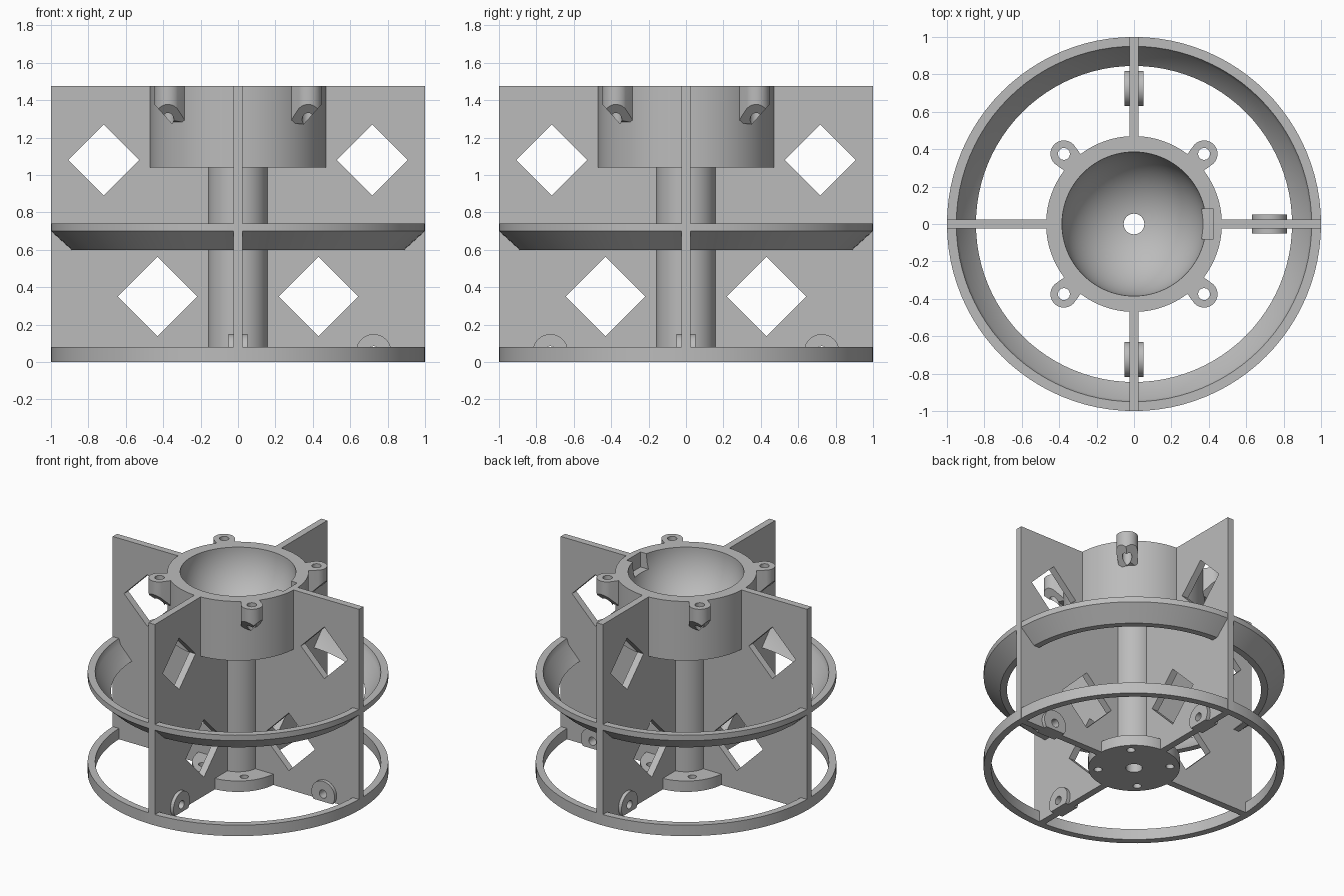
import bpy, bmesh
from math import sin, cos, pi, asin, sqrt, radians
from mathutils import Matrix

cube = bpy.data.objects.get("Cube")
if cube:
    bpy.data.objects.remove(cube)

grey = bpy.data.materials.new("plain grey")
grey.use_nodes = True
grey.diffuse_color = (0.5, 0.5, 0.5, 1)
grey.node_tree.nodes["Principled BSDF"].inputs["Base Color"].default_value = (0.5, 0.5, 0.5, 1)

TOP = 1.475
FIN_HALF = 0.025


def finish(obj):
    """Weld, fix normals, smooth and colour a mesh object."""
    bm = bmesh.new()
    bm.from_mesh(obj.data)
    bmesh.ops.remove_doubles(bm, verts=bm.verts, dist=0.0002)
    bmesh.ops.recalc_face_normals(bm, faces=bm.faces)
    bm.to_mesh(obj.data)
    bm.free()
    obj.data.materials.clear()
    obj.data.materials.append(grey)
    bpy.ops.object.select_all(action='DESELECT')
    obj.select_set(True)
    bpy.context.view_layer.objects.active = obj
    bpy.ops.object.shade_smooth_by_angle(angle=radians(30))
    return obj


def arc(cx, cy, r, a0=0.0, a1=2 * pi, n=32):
    """Points on an arc; a full circle leaves out the repeated end."""
    full = abs(a1 - a0 - 2 * pi) < 1e-6
    return [(cx + r * cos(a0 + (a1 - a0) * i / n), cy + r * sin(a0 + (a1 - a0) * i / n))
            for i in range(n if full else n + 1)]


def diamond(cx, cy, h):
    return [(cx - h, cy), (cx, cy - h), (cx + h, cy), (cx, cy + h)]


def plate(name, loops, half, matrix):
    """Flat outline with holes, extruded both ways."""
    curve = bpy.data.curves.new(name, 'CURVE')
    curve.dimensions = '2D'
    curve.fill_mode = 'BOTH'
    curve.extrude = half
    for loop in loops:
        spline = curve.splines.new('POLY')
        spline.points.add(len(loop) - 1)
        for point, (x, y) in zip(spline.points, loop):
            point.co = (x, y, 0, 1)
        spline.use_cyclic_u = True
    obj = bpy.data.objects.new(name, curve)
    bpy.context.collection.objects.link(obj)
    bpy.ops.object.select_all(action='DESELECT')
    obj.select_set(True)
    bpy.context.view_layer.objects.active = obj
    bpy.ops.object.convert(target='MESH')
    obj = bpy.context.view_layer.objects.active
    obj.data.transform(matrix)
    return finish(obj)


def lathe(name, profile, steps=96):
    """Closed (radius, height) profile turned about z."""
    bm = bmesh.new()
    rings = [[bm.verts.new((r * cos(2 * pi * s / steps), r * sin(2 * pi * s / steps), z))
              for r, z in profile] for s in range(steps)]
    n = len(profile)
    for s in range(steps):
        a, b = rings[s], rings[(s + 1) % steps]
        for i in range(n):
            j = (i + 1) % n
            bm.faces.new((a[i], b[i], b[j], a[j]))
    mesh = bpy.data.meshes.new(name)
    bm.to_mesh(mesh)
    bm.free()
    obj = bpy.data.objects.new(name, mesh)
    bpy.context.collection.objects.link(obj)
    return finish(obj)


# Central tube and cup with a round bowl
BOWL, BORE = 0.385, 0.055
bowl = arc(0, TOP, BOWL, 0, -(pi / 2 - asin(BORE / BOWL)), 24)
body = lathe("tube_and_cup", [(BORE, 0), (0.16, 0), (0.16, 1.04), (0.47, 1.04), (0.47, TOP)] + bowl)

# Small notch in the bowl rim
bpy.ops.mesh.primitive_cube_add(size=1, location=(0.35, 0, TOP))
cutter = bpy.context.object
cutter.name = "notch_cutter"
cutter.scale = (0.15, 0.16, 0.22)
cutter.hide_render = True
cut = body.modifiers.new("notch", 'BOOLEAN')
cut.operation = 'DIFFERENCE'
cut.solver = 'EXACT'
cut.object = cutter
bpy.context.view_layer.objects.active = body
bpy.ops.object.modifier_apply(modifier=cut.name)
bpy.data.objects.remove(cutter)
finish(body)

# Outer rings
lathe("base_ring", [(0.95, 0), (1, 0), (1, 0.08), (0.95, 0.08)])
lathe("funnel_ring", [(0.845, 0.6), (0.89, 0.6), (1, 0.7), (1, 0.74), (0.95, 0.74), (0.938, 0.7)])

# Round foot with screw holes
holes = [arc(0.24 * cos(a), 0.24 * sin(a), 0.028, n=20)
         for a in (pi / 4 + k * pi / 2 for k in range(4))]
plate("foot_flange", [arc(0, 0, 0.305, n=64), arc(0, 0, 0.1)] + holes, 0.04,
      Matrix.Translation((0, 0, 0.04)))

# Four fins, pivot bosses on three of them
upright = Matrix.Rotation(pi / 2, 4, 'X')
outline = [(0.1, 0), (1, 0), (1, TOP), (0.43, TOP), (0.43, 1.06), (0.1, 1.06)]
boss_z, boss_r = 0.055, 0.094
dip = asin(boss_z / boss_r)
boss = arc(0.725, boss_z, boss_r, -dip, pi + dip)
boss_hole = arc(0.725, boss_z, 0.03, n=20)
for k, side in enumerate(("left", "back", "right", "front")):
    turn = Matrix.Rotation(k * pi / 2, 4, 'Z') @ upright
    loops = [outline, diamond(0.718, 1.08, 0.19), diamond(0.43, 0.35, 0.212)]
    if side != "right":
        loops.append(boss_hole)
        plate(side + "_boss", [boss, boss_hole], 0.05, turn)
    plate(side + "_fin", loops, FIN_HALF, turn)

# Four screw ears with slanted undersides
EAR = 0.53
ear = arc(EAR, 0, 0.072, -pi / 2, pi / 2, 20) + [(0.45, 0.06), (0.45, -0.06)]
for k in range(4):
    turn = Matrix.Rotation(pi / 4 + k * pi / 2, 4, 'Z')
    obj = plate("screw_ear_%d" % (k + 1), [ear, arc(EAR, 0, 0.032, n=20)], 0.05,
                Matrix.Translation((0, 0, TOP - 0.05)))
    for v in obj.data.vertices:
        if v.co.z < TOP - 0.05:
            v.co.z = 1.24 + (v.co.x - 0.46) * 0.8 + abs(v.co.y) * 0.8
    obj.data.transform(turn)
    finish(obj)
